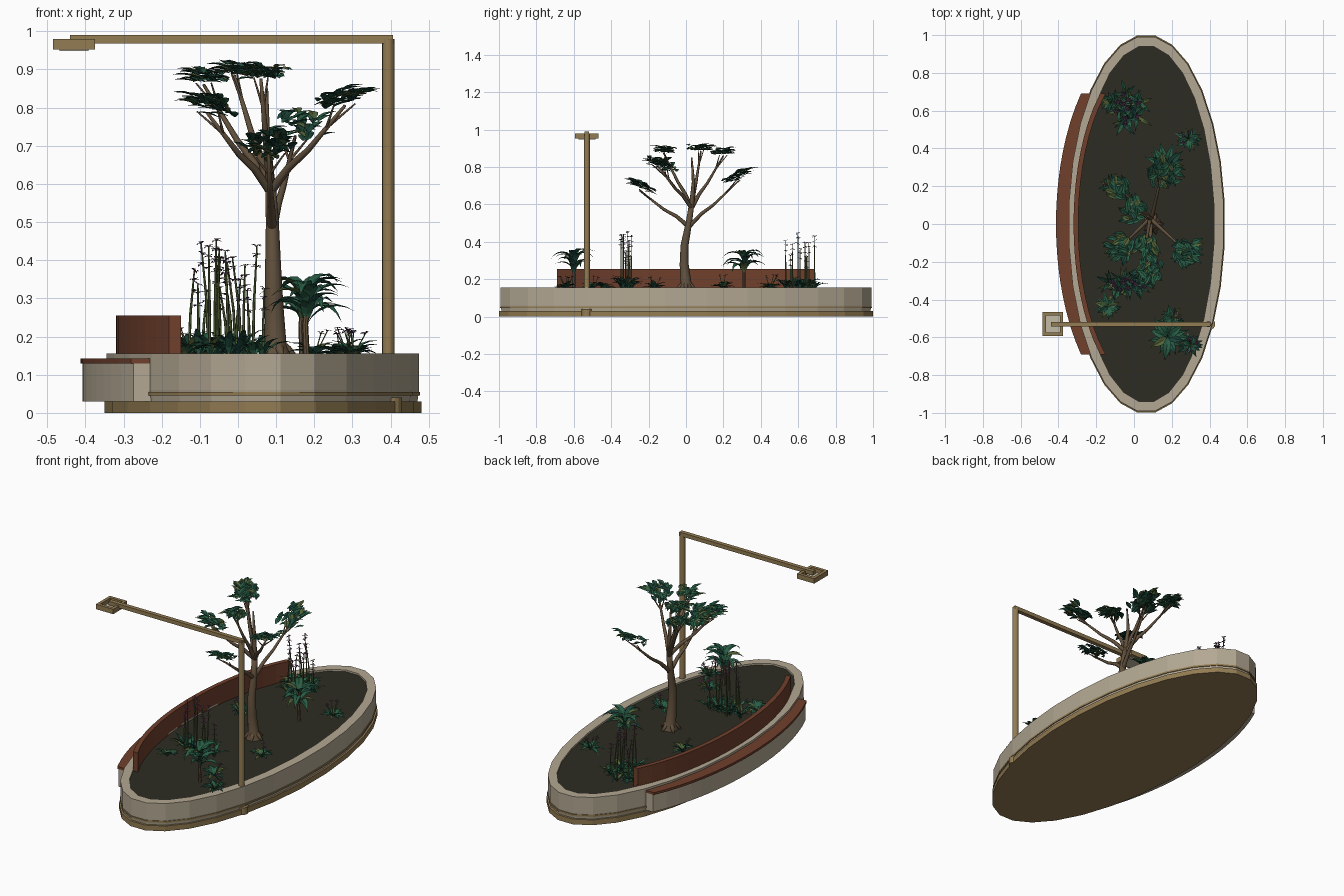
import bpy, bmesh, math, random
from mathutils import Vector, Matrix

random.seed(4)
cube = bpy.data.objects.get("Cube")
if cube:
    bpy.data.objects.remove(cube)


def material(name, *rgb):
    m = bpy.data.materials.new(name)
    m.use_nodes = True
    m.diffuse_color = (*rgb, 1)
    bsdf = next(n for n in m.node_tree.nodes if n.type == 'BSDF_PRINCIPLED')
    bsdf.inputs["Base Color"].default_value = (*rgb, 1)
    return m


concrete = material("concrete", .45, .39, .29)
bronze = material("bronze", .29, .2, .085)
soil = material("soil", .026, .025, .016)
wood = material("red wood", .16, .05, .025)
bark = material("bark", .12, .08, .045)
leaf_dark = material("dark leaf", .012, .06, .04)
leaf_mid = material("green leaf", .022, .11, .06)
leaf_olive = material("olive leaf", .09, .13, .04)
petal = material("purple petal", .13, .045, .12)
diffuser = material("pale diffuser", .55, .5, .38)
FOLIAGE = [leaf_dark, leaf_mid, leaf_olive, petal, bark]

CX = .065        # centre line of the planter
GROUND = .145    # soil level


def finish(bm, name, mats, smooth=False):
    mesh = bpy.data.meshes.new(name)
    bm.to_mesh(mesh)
    bm.free()
    for m in mats:
        mesh.materials.append(m)
    ob = bpy.data.objects.new(name, mesh)
    bpy.context.collection.objects.link(ob)
    if smooth:
        for p in mesh.polygons:
            p.use_smooth = True
    return ob


def oval_stack(name, profile, mats, sides=28):
    """Oval rings (half width, half length, height) joined and capped."""
    bm = bmesh.new()
    rings = []
    for a, b, z in profile:
        ring = []
        for i in range(sides):
            t = math.tau * (i + .5) / sides
            ring.append(bm.verts.new((CX + a * math.cos(t), b * math.sin(t), z)))
        rings.append(ring)
    for lo, hi in zip(rings, rings[1:]):
        for i in range(sides):
            j = (i + 1) % sides
            bm.faces.new((lo[i], lo[j], hi[j], hi[i]))
    bm.faces.new(rings[0][::-1])
    bm.faces.new(rings[-1])
    return finish(bm, name, mats)


def arc_strip(name, mat, outer, inner, z0, z1, reach=.69, steps=18):
    """Curved bar following the planter's right side between two ovals."""
    bm = bmesh.new()
    rows = []
    for i in range(steps + 1):
        y = reach * (2 * i / steps - 1)
        xo, xi = (CX - a * math.sqrt(1 - (y / b) ** 2) for a, b in (outer, inner))
        rows.append([bm.verts.new((x, y, z)) for x, z in
                     ((xo, z0), (xi, z0), (xi, z1), (xo, z1))])
    for p, q in zip(rows, rows[1:]):
        for k in range(4):
            n = (k + 1) % 4
            bm.faces.new((p[k], p[n], q[n], q[k]))
    bm.faces.new(rows[0][::-1])
    bm.faces.new(rows[-1])
    bmesh.ops.recalc_face_normals(bm, faces=bm.faces)
    return finish(bm, name, [mat])


def box(name, mat, lo, hi):
    bm = bmesh.new()
    lo, hi = Vector(lo), Vector(hi)
    bmesh.ops.create_cube(bm, size=1, matrix=Matrix.Translation((lo + hi) / 2)
                          @ Matrix.Diagonal((*(hi - lo), 1)))
    return finish(bm, name, [mat])


def post(name, mat, x, y, r, z0, z1):
    bm = bmesh.new()
    bmesh.ops.create_cone(bm, cap_ends=True, segments=16, radius1=r, radius2=r,
                          depth=z1 - z0, matrix=Matrix.Translation((x, y, (z0 + z1) / 2)))
    return finish(bm, name, [mat])


def tube(bm, points, radii, mat=0, sides=8):
    pts = [Vector(p) for p in points]
    rings = []
    for i, p in enumerate(pts):
        d = pts[min(i + 1, len(pts) - 1)] - pts[max(i - 1, 0)]
        u = d.cross(Vector((0, 1, .01))).normalized()
        v = d.cross(u).normalized()
        rings.append([bm.verts.new(p + radii[i] * (u * math.cos(math.tau * k / sides)
                      + v * math.sin(math.tau * k / sides))) for k in range(sides)])
    for a, b in zip(rings, rings[1:]):
        for k in range(sides):
            n = (k + 1) % sides
            bm.faces.new((a[k], a[n], b[n], b[k])).material_index = mat
    bm.faces.new(rings[-1]).material_index = mat


def leaf(bm, base, heading, length, width, pitch, droop, mat, steps=4):
    """Pointed, folded blade that bends downwards by droop along its length."""
    p = Vector(base)
    side = Vector((-math.sin(heading), math.cos(heading), 0))
    prev = None
    for i in range(steps + 1):
        t = i / steps
        w = width * .5 * (math.sin(math.pi * min(t + .08, 1)) if i < steps else .02)
        lift = Vector((0, 0, w * .35))
        row = [bm.verts.new(q) for q in (p - side * w + lift, p, p + side * w + lift)]
        if prev:
            for k in (0, 1):
                bm.faces.new((prev[k], row[k], row[k + 1], prev[k + 1])).material_index = mat
        prev = row
        a = pitch - droop * t
        p = p + Vector((math.cos(heading) * math.cos(a), math.sin(heading) * math.cos(a),
                        math.sin(a))) * (length / steps)


def green():
    return random.choices((0, 1, 2), (4, 5, 2))[0]


# Planter: bronze plinth, concrete wall with raised rim, bronze trim, soil
oval_stack("plinth", [(.418, 1.005, 0), (.418, 1.005, .03)], [bronze])
oval_stack("planter_wall", [(.408, .993, .03), (.412, .997, .06), (.412, .997, .155),
                            (.36, .945, .155), (.36, .945, .14)], [concrete])
oval_stack("trim_band", [(.415, 1, .045), (.415, 1, .055)], [bronze])
oval_stack("soil_bed", [(.36, .945, .141), (.36, .945, GROUND)], [soil])

# Curved bench on the right side
arc_strip("bench_support", concrete, (.472, .99), (.39, .99), .03, .13)
arc_strip("bench_seat", wood, (.478, 1), (.4, .99), .13, .143)
arc_strip("bench_back", wood, (.385, .895), (.36, .86), .142, .255)

# Lamp
LY = -.53
post("lamp_collar", bronze, .4, LY, .03, 0, .04)
post("lamp_post", bronze, .394, LY, .016, .03, .98)
box("lamp_arm", bronze, (-.44, LY - .012, .968), (.406, LY + .012, .99))
for s in (-1, 1):
    xs = sorted((-.43 + s * .055, -.43 + s * .037))
    ys = sorted((LY + s * .063, LY + s * .045))
    box("lamp_head_side", bronze, (xs[0], LY - .063, .952), (xs[1], LY + .063, .98))
    box("lamp_head_end", bronze, (-.467, ys[0], .952), (-.393, ys[1], .98))
box("lamp_diffuser", diffuser, (-.468, LY - .046, .948), (-.392, LY + .046, .957))

# Tree: trunk with a flared foot, forked branches and flat leaf pads
bm = bmesh.new()
fork, crown = (.09, .015, .5), (.085, .03, .6)
tube(bm, [(.1, 0, .14), (.098, 0, .18), (.095, -.01, .28), (.092, -.008, .38), fork, crown],
     [.045, .029, .024, .021, .017, .014], sides=12)
for k in range(5):
    a = math.tau * k / 5
    tube(bm, [(.1, 0, .19), (.1 + .03 * math.cos(a), .03 * math.sin(a), .165),
              (.1 + .055 * math.cos(a), .055 * math.sin(a), .143)], [.012, .012, .005])
# start, pad centre, pad half size, outward tilt
pads = [(fork, (.08, -.25, .69), .085, .45), (fork, (.15, .28, .74), .095, .45),
        (crown, (.28, -.15, .82), .085, .3), (crown, (-.08, -.13, .8), .085, .35),
        (crown, (-.09, .2, .875), .07, .15), (crown, (-.01, .08, .9), .075, .05),
        (crown, (.06, -.12, .89), .065, .1)]
for start, centre, size, tilt in pads:
    a, b = Vector(start), Vector(centre) - Vector((0, 0, .015))
    elbow = a.lerp(b, .5) + Vector((0, 0, -.015))
    tube(bm, [a - Vector((0, 0, .02)), a.lerp(elbow, .5), elbow, b], [.012, .01, .008, .004])
    for s in (-1, 1):
        out = (b - a).normalized()
        tip = b + Vector((-out.y * s, out.x * s, .1)) * size * .6
        tube(bm, [elbow.lerp(b, .5), tip], [.004, .002], sides=6)
tube(bm, [crown, (.075, .04, .72), (.075, .03, .85)], [.013, .009, .004])
finish(bm, "tree_trunk", [bark], smooth=True)

bm = bmesh.new()
for start, centre, size, tilt in pads:
    c = Vector(centre)
    out = Vector((c.x - .09, c.y, 0)).normalized()
    for k in range(48):
        a, r = random.uniform(0, math.tau), size * math.sqrt(random.random()) * .75
        off = Vector((math.cos(a) * r, math.sin(a) * r, 0))
        rise = off.dot(out) * tilt + random.uniform(-.012, .016)
        heading = math.atan2(out.y, out.x) + random.uniform(-1, 1)
        leaf(bm, c + off - out * .03 + Vector((0, 0, rise)), heading,
             random.uniform(.05, .07), .027, tilt * .7 + random.uniform(0, .25), .4, green())
finish(bm, "tree_leaves", FOLIAGE)


def blossom(bm, at, size):
    for k in range(4):
        leaf(bm, at, math.tau * k / 4 + random.random(), size, size * .6,
             random.uniform(-.2, .7), .8, 3, steps=2)


def rosette(name, x, y, size, flowers):
    bm = bmesh.new()
    for k in range(14):
        leaf(bm, (x, y, GROUND), k * 2.4, size * random.uniform(.8, 1.1), size * .36,
             random.uniform(.4, 1.1), 1.2, green())
    for k in range(flowers):
        a = random.uniform(0, math.tau)
        top = (x + math.cos(a) * .035, y + math.sin(a) * .035, GROUND + random.uniform(.06, .08))
        tube(bm, [(x, y, GROUND), top], [.002, .0015], 2, 5)
        blossom(bm, top, .014)
    finish(bm, name, FOLIAGE)


# Low ground plants
for x, y, n in ((-.12, .64, 0), (-.14, -.44, 0), (.29, .45, 5), (.3, -.64, 6),
                (-.12, .2, 2), (.27, -.17, 3), (.2, -.5, 2)):
    rosette("ground_plant", x, y, .08, n)

# Two broad-leaved shrubs with arching leaves
for x, y in ((.18, -.6), (.17, .31)):
    bm = bmesh.new()
    tube(bm, [(x, y, .14), (x - .004, y, .23), (x + .004, y, .31)], [.009, .008, .006], 4)
    for k in range(17):
        leaf(bm, (x, y, .23 + .005 * k), k * 2.4, random.uniform(.12, .155), .04,
             random.uniform(.7, 1.25), random.uniform(1.6, 2.2), green(), steps=6)
    finish(bm, "broad_leaf_shrub", FOLIAGE)

# Two clumps of tall flower stalks above strap-shaped leaves
for cx, cy, rx, ry in ((-.03, .61, .07, .1), (-.03, -.32, .11, .035)):
    bm = bmesh.new()
    for k in range(10):
        a = k * 2.4
        r = math.sqrt((k + .5) / 10)
        x, y = cx + rx * r * math.cos(a), cy + ry * r * math.sin(a)
        h = random.uniform(.3, .46)
        lean = random.uniform(-.025, .015)
        tube(bm, [(x, y, GROUND), (x + lean * .3, y, (h + GROUND) / 2), (x + lean, y, h)],
             [.004, .0035, .002], 2, 6)
        for d in (0, .025, .055):
            blossom(bm, (x + lean * (1 - d), y, h - d), .017)
        for j in range(5):
            leaf(bm, (x, y, GROUND), a + j * 1.3, random.uniform(.08, .12), .022,
                 random.uniform(.8, 1.35), 1.4, green())
    finish(bm, "flower_clump", FOLIAGE)
